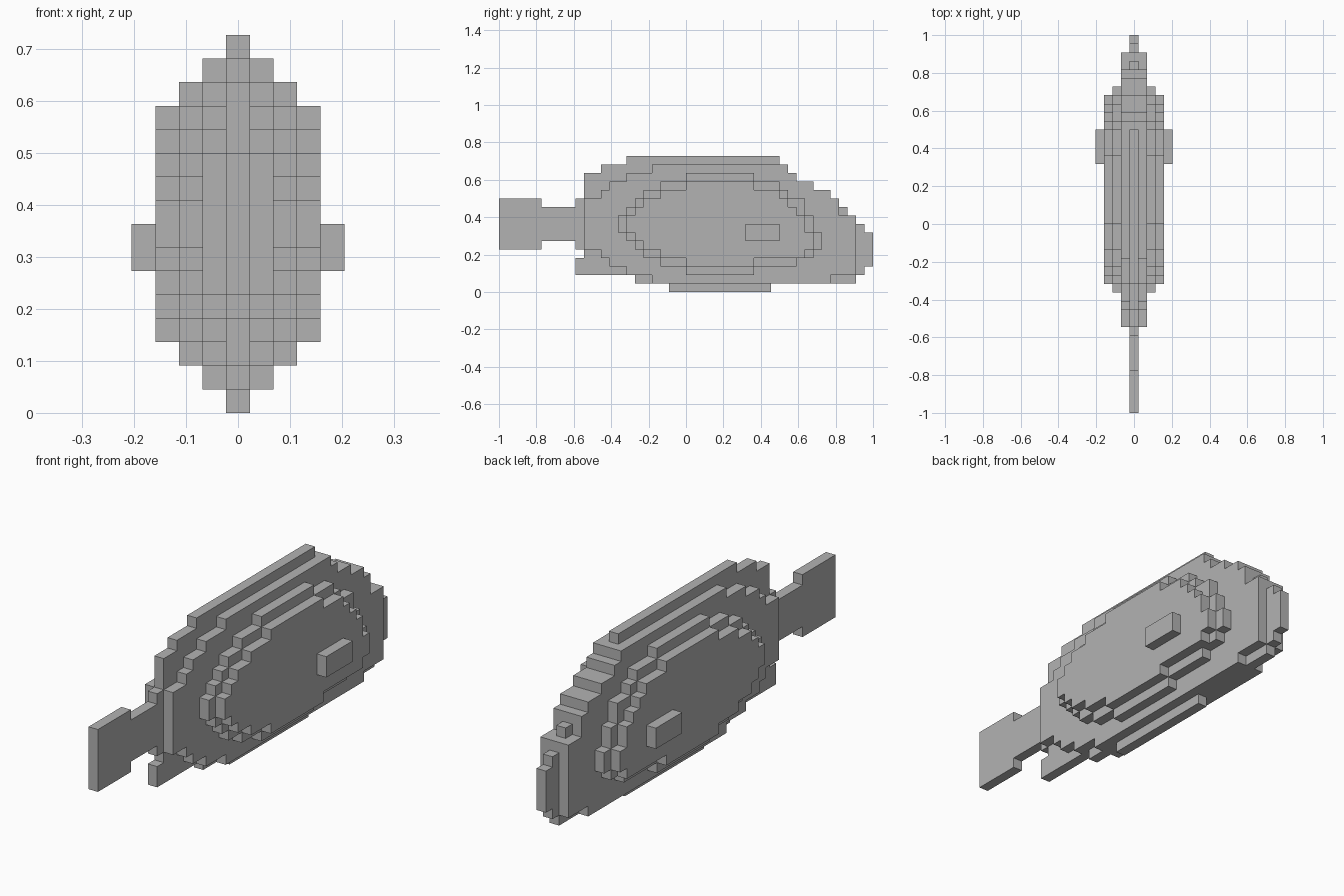
import bpy
import bmesh

cube = bpy.data.objects.get("Cube")
if cube:
    bpy.data.objects.remove(cube, do_unlink=True)

UNIT = 2 / 44  # one block
grey = bpy.data.materials.new("plain_grey")
grey.use_nodes = True
shade = (0.45, 0.45, 0.45, 1)
grey.diffuse_color = shade
grey.node_tree.nodes["Principled BSDF"].inputs["Base Color"].default_value = shade


def stair(steps, end):
    """Turn (start, height) steps into the corner points of a staircase."""
    starts = [s for s, _ in steps] + [end]
    points = []
    for i, (start, height) in enumerate(steps):
        points += [(start, height), (starts[i + 1], height)]
    return points


def slab(name, top, bottom, end, inner, outer, mirrored=False):
    """Extrude a stepped side outline across x, measured in blocks."""
    outline = stair(top, end) + stair(bottom, end)[::-1]
    bm = bmesh.new()
    verts = [bm.verts.new((inner * UNIT, y * UNIT - 1, z * UNIT)) for y, z in outline]
    face = bm.faces.new(verts)
    grown = bmesh.ops.extrude_face_region(bm, geom=[face], use_keep_orig=True)
    moved = [g for g in grown["geom"] if isinstance(g, bmesh.types.BMVert)]
    bmesh.ops.translate(bm, verts=moved, vec=((outer - inner) * UNIT, 0, 0))
    bmesh.ops.recalc_face_normals(bm, faces=bm.faces)
    mesh = bpy.data.meshes.new(name)
    bm.to_mesh(mesh)
    bm.free()
    mesh.materials.append(grey)
    obj = bpy.data.objects.new(name, mesh)
    bpy.context.collection.objects.link(obj)
    if mirrored:
        obj.modifiers.new("both_sides", "MIRROR").use_axis[0] = True
    return obj


# Thin centre plate with its back and belly ridges
core_top = [(9, 11), (10, 14), (12, 15), (15, 16), (33, 15), (34, 14), (35, 13),
            (37, 12), (39, 11), (40, 10), (41, 9), (42, 8), (43, 7)]
core_bottom = [(9, 5), (10, 2), (16, 1), (20, 0), (32, 1), (42, 2), (43, 3)]
slab("body_core", core_top, core_bottom, 44, -0.5, 0.5)

# Tail blade with its narrow stem, and the small lower rear fin
slab("tail", [(0, 11), (5, 10)], [(0, 5), (5, 6)], 9, -0.5, 0.5)
slab("lower_rear_fin", [(9, 4)], [(9, 2)], 10, -0.5, 0.5)

# Stepped flank layers, from the core outwards
flank_top = [(10, 11), (12, 12), (13, 13), (15, 14), (18, 15), (34, 14), (35, 13),
             (37, 12), (39, 11), (40, 9)]
flank_bottom = [(10, 5), (12, 4), (13, 3), (15, 2), (18, 1), (39, 2)]
slab("inner_flank", flank_top, flank_bottom, 42, 0.5, 1.5, True)

side_top = [(14, 9), (15, 10), (16, 11), (17, 12), (19, 13), (22, 14), (30, 13),
            (33, 12), (34, 11), (36, 9), (37, 7)]
side_bottom = [(14, 7), (15, 6), (16, 5), (17, 4), (19, 3), (22, 2), (30, 3),
               (35, 4), (37, 5)]
slab("middle_flank", side_top, side_bottom, 38, 1.5, 2.5, True)

outer_top = [(15, 9), (16, 10), (17, 11), (19, 12), (22, 13), (30, 12), (33, 11),
             (34, 10), (35, 9), (36, 7)]
outer_bottom = [(15, 7), (16, 6), (17, 5), (19, 4), (22, 3), (30, 4), (36, 5)]
slab("outer_flank", outer_top, outer_bottom, 37, 2.5, 3.5, True)

# Small block on each side
slab("side_block", [(29, 8)], [(29, 6)], 33, 3.5, 4.5, True)
